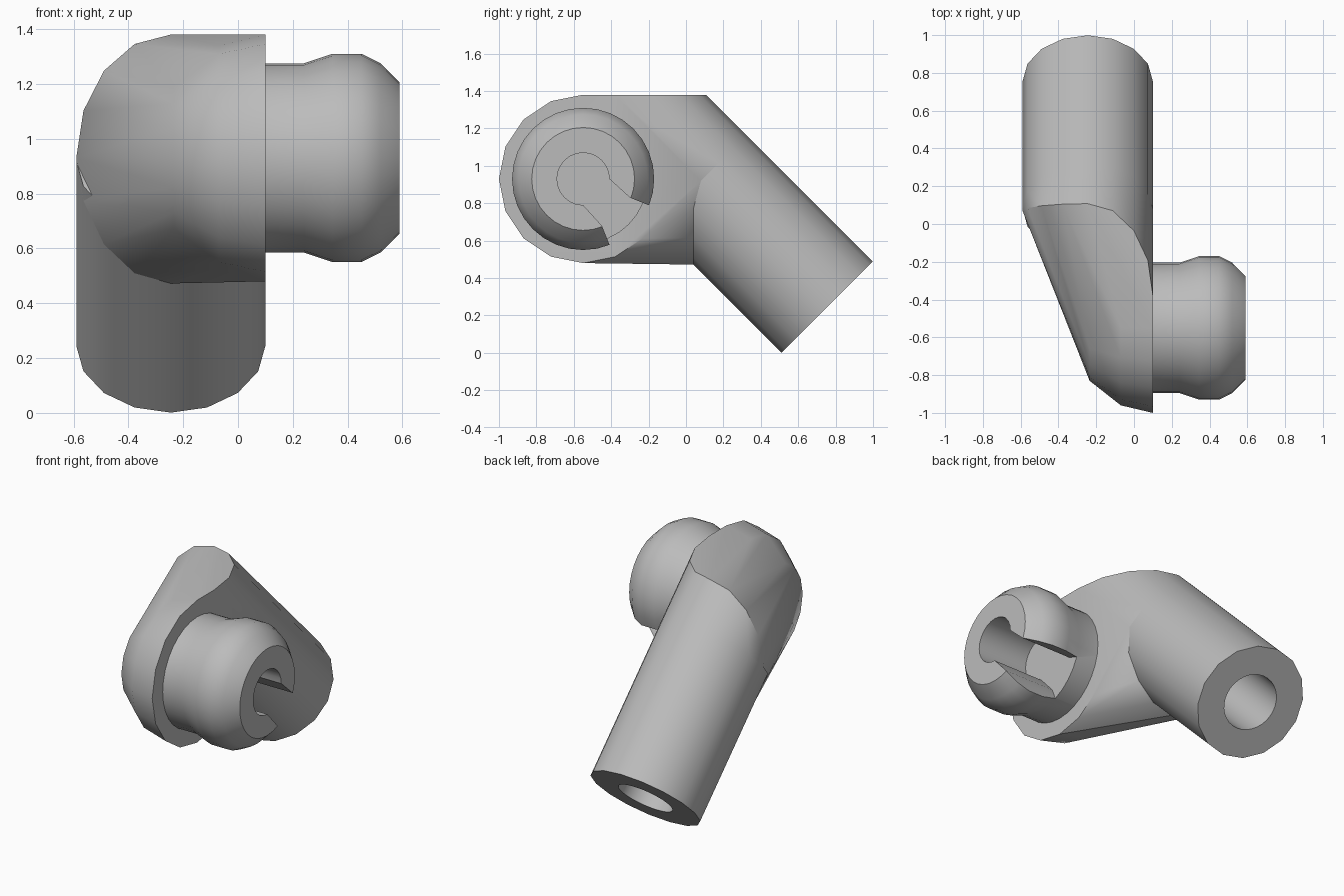
import bpy, bmesh, math
from mathutils import Vector, Matrix

cube = bpy.data.objects.get("Cube")
if cube:
    bpy.data.objects.remove(cube, do_unlink=True)

grey = bpy.data.materials.new("plain_grey")
grey.use_nodes = True
grey.diffuse_color = (0.5, 0.5, 0.5, 1)
grey.node_tree.nodes["Principled BSDF"].inputs["Base Color"].default_value = (0.5, 0.5, 0.5, 1)

SIDES = 16
ARM_X, ARM_R = -0.245, 0.345
ARM_END = Vector((ARM_X, 0.755, 0.245))
ARM_START = Vector((ARM_X, 0.08, 0.92))
PLUG_Y, PLUG_Z = -0.55, 0.93


def make_object(name, bm):
    bmesh.ops.recalc_face_normals(bm, faces=bm.faces[:])
    mesh = bpy.data.meshes.new(name)
    bm.to_mesh(mesh)
    bm.free()
    mesh.materials.append(grey)
    obj = bpy.data.objects.new(name, mesh)
    bpy.context.collection.objects.link(obj)
    return obj


def loft(name, rings):
    """Skin a list of equal-sized point rings and cap both ends."""
    bm = bmesh.new()
    rows = [[bm.verts.new(p) for p in ring] for ring in rings]
    for a, b in zip(rows, rows[1:]):
        for i in range(len(a)):
            j = (i + 1) % len(a)
            bm.faces.new((a[i], a[j], b[j], b[i]))
    bm.faces.new(rows[0])
    bm.faces.new(rows[-1])
    return make_object(name, bm)


def x_ring(x, r, n=SIDES):
    """Ring around the plug axis."""
    return [Vector((x, PLUG_Y + r * math.cos(2 * math.pi * i / n),
                    PLUG_Z + r * math.sin(2 * math.pi * i / n))) for i in range(n)]


def arm_ring(centre, r, n=SIDES):
    """Ring square to the sloping arm axis."""
    k = math.sqrt(0.5)
    return [centre + Vector((r * math.cos(a), k * r * math.sin(a), k * r * math.sin(a)))
            for a in (2 * math.pi * i / n for i in range(n))]


def cut(obj, cutter):
    mod = obj.modifiers.new("cut", "BOOLEAN")
    mod.operation = "DIFFERENCE"
    mod.solver = "EXACT"
    mod.object = cutter
    cutter.hide_render = True
    cutter.hide_viewport = True


def apply_and_smooth(obj):
    depsgraph = bpy.context.evaluated_depsgraph_get()
    mesh = bpy.data.meshes.new_from_object(obj.evaluated_get(depsgraph))
    obj.modifiers.clear()
    obj.data = mesh
    bpy.ops.object.select_all(action="DESELECT")
    obj.select_set(True)
    bpy.context.view_layer.objects.active = obj
    bpy.ops.object.shade_smooth_by_angle(angle=math.radians(32))


# Elbow body: rounded cap blended into the sloping arm
points = x_ring(0.1, 0.45) + x_ring(-0.07, 0.41) + x_ring(-0.235, 0.28)
for i, p in enumerate(arm_ring(ARM_START, ARM_R)):
    a = 2 * math.pi * i / SIDES
    s, c = math.sin(a), math.cos(a)
    rise = math.sqrt(2) * ARM_R * s
    if s < -0.01:
        y = 0.04
    elif c < -0.01:
        y = 0.07 + 0.038 * s
    else:
        y = rise - 0.38
    points.append(Vector((p.x, y, 1 + rise - y)))
    if s > -0.01:
        points.append(p)
bm = bmesh.new()
hull = bmesh.ops.convex_hull(bm, input=[bm.verts.new(p) for p in points])
loose = [v for v in bm.verts if not v.link_faces]
bmesh.ops.delete(bm, geom=loose, context="VERTS")
bmesh.ops.dissolve_limit(bm, angle_limit=math.radians(0.5), verts=bm.verts[:], edges=bm.edges[:])
body = make_object("elbow_body", bm)

# Sloping arm with a round bore
arm = loft("sloping_arm", [arm_ring(ARM_START, ARM_R), arm_ring(ARM_END, ARM_R)])
axis = (ARM_END - ARM_START).normalized()
bore = loft("arm_bore_cutter", [arm_ring(ARM_END - axis * 1.0, 0.17, 32),
                                arm_ring(ARM_END + axis * 0.1, 0.17, 32)])

# Snap plug with a bulged rim
profile = [(0.08, 0.345), (0.24, 0.345), (0.345, 0.38), (0.45, 0.38), (0.52, 0.345), (0.59, 0.275)]
plug = loft("snap_plug", [x_ring(x, r, 32) for x, r in profile])

# Keyhole slot: round bore opening downward and backward
key = [(0.14 * math.cos(a), 0.14 * math.sin(a))
       for a in (math.radians(d) for d in range(0, 271, 15))]
key += [(0.1, -0.25), (0.2, -0.5), (0.5, -0.2), (0.25, -0.1)]
slot = loft("slot_cutter", [[Vector((x, PLUG_Y + y, PLUG_Z + z)) for y, z in key]
                            for x in (0.24, 0.7)])

cut(arm, bore)
cut(body, bore)
cut(plug, slot)
bpy.context.view_layer.update()
for part in (body, arm, plug):
    apply_and_smooth(part)
for helper in (bore, slot):
    bpy.data.objects.remove(helper, do_unlink=True)
